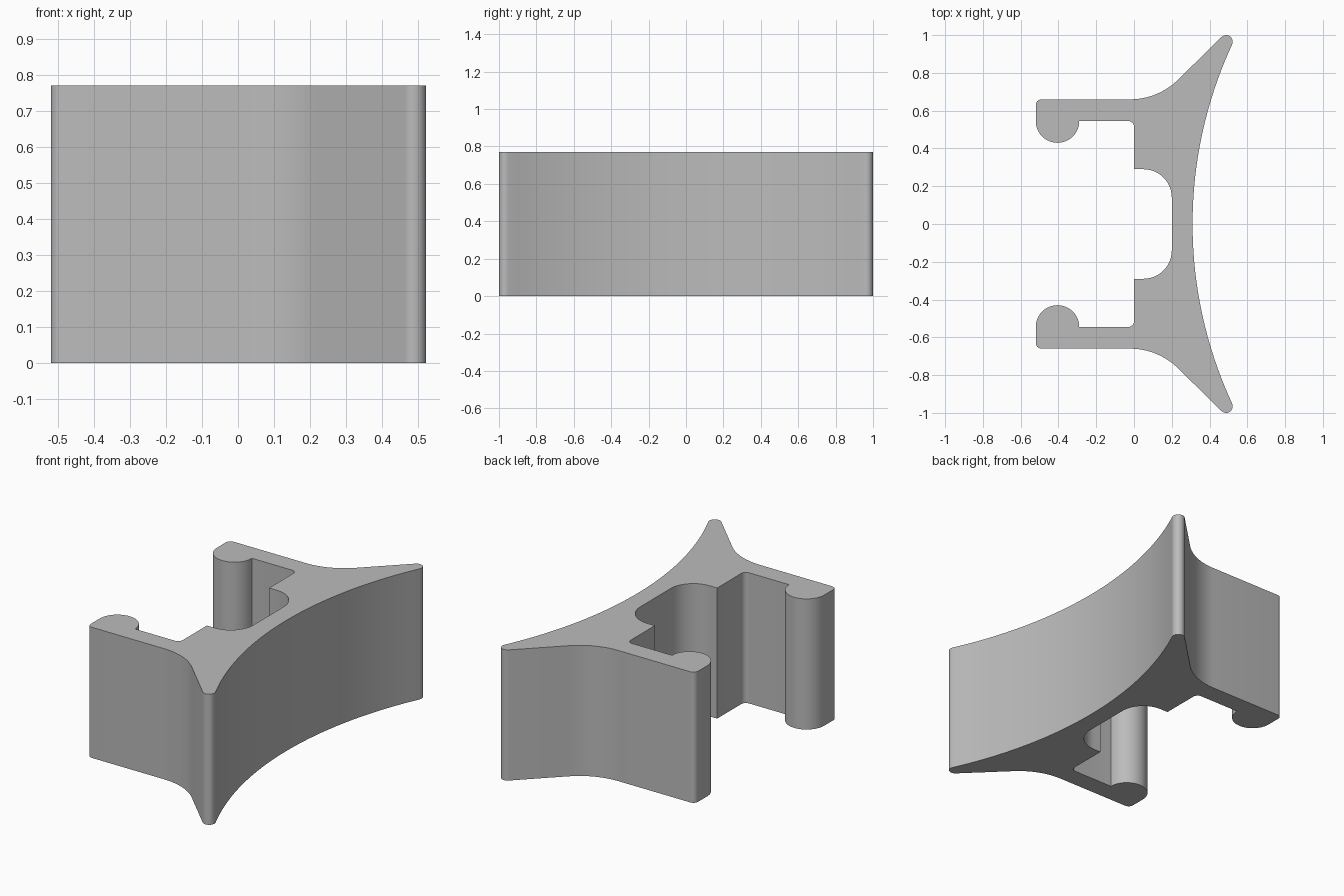
import bpy, bmesh
from math import sin, cos, asin, radians, degrees

cube = bpy.data.objects.get("Cube")
if cube:
    bpy.data.objects.remove(cube, do_unlink=True)

HEIGHT = 0.77


def arc(cx, cy, r, start, end, steps):
    """Points along an arc, angles in degrees."""
    angles = [radians(start + (end - start) * i / steps) for i in range(steps + 1)]
    return [(cx + r * cos(a), cy + r * sin(a)) for a in angles]


# Half of the cross-section, from the curved back round to the inner web
back_r, tip_r, tip_y, back_cx = 2.26, 0.035, 0.965, 2.57
sweep = degrees(asin(tip_y / (back_r + tip_r)))
tip_x = back_cx - (back_r + tip_r) * cos(radians(sweep))

half = arc(back_cx, 0, back_r, 180, 180 - sweep, 20)       # concave back
half += arc(tip_x, tip_y, tip_r, -sweep, 135, 12)[1:]      # rounded wing tip
half += arc(-0.02, 1.02, 0.36, -45, -90, 12)               # wing fillet
half += arc(-0.49, 0.63, 0.03, 90, 180, 6)                 # outer arm corner
half += arc(-0.405, 0.545, 0.115, 180, 360, 24)            # clip bulb
half += arc(-0.03, 0.515, 0.03, 90, 0, 6)                  # inner arm corner
half += [(0, 0.29)]                                        # step edge
half += arc(0.05, 0.14, 0.15, 90, 0, 14)                   # relief pocket
half += [(0.2, 0)]

# Mirror the half into a closed outline
outline = half + [(x, -y) for x, y in reversed(half[1:-1])]

# Extrude the outline upward
bm = bmesh.new()
base = bm.faces.new([bm.verts.new((x, y, 0)) for x, y in outline])
result = bmesh.ops.extrude_face_region(bm, geom=[base], use_keep_orig=True)
top = [v for v in result["geom"] if isinstance(v, bmesh.types.BMVert)]
bmesh.ops.translate(bm, verts=top, vec=(0, 0, HEIGHT))
bmesh.ops.recalc_face_normals(bm, faces=bm.faces)
mesh = bpy.data.meshes.new("clip_bracket")
bm.to_mesh(mesh)
bm.free()

bracket = bpy.data.objects.new("clip_bracket", mesh)
bpy.context.collection.objects.link(bracket)

# Plain grey material
grey = bpy.data.materials.new("plain_grey")
grey.use_nodes = True
color = (0.5, 0.5, 0.5, 1)
grey.diffuse_color = color
grey.node_tree.nodes["Principled BSDF"].inputs["Base Color"].default_value = color
mesh.materials.append(grey)

# Smooth the curved walls, keep the rims crisp
bpy.ops.object.select_all(action="DESELECT")
bracket.select_set(True)
bpy.context.view_layer.objects.active = bracket
bpy.ops.object.shade_smooth_by_angle(angle=radians(30))
